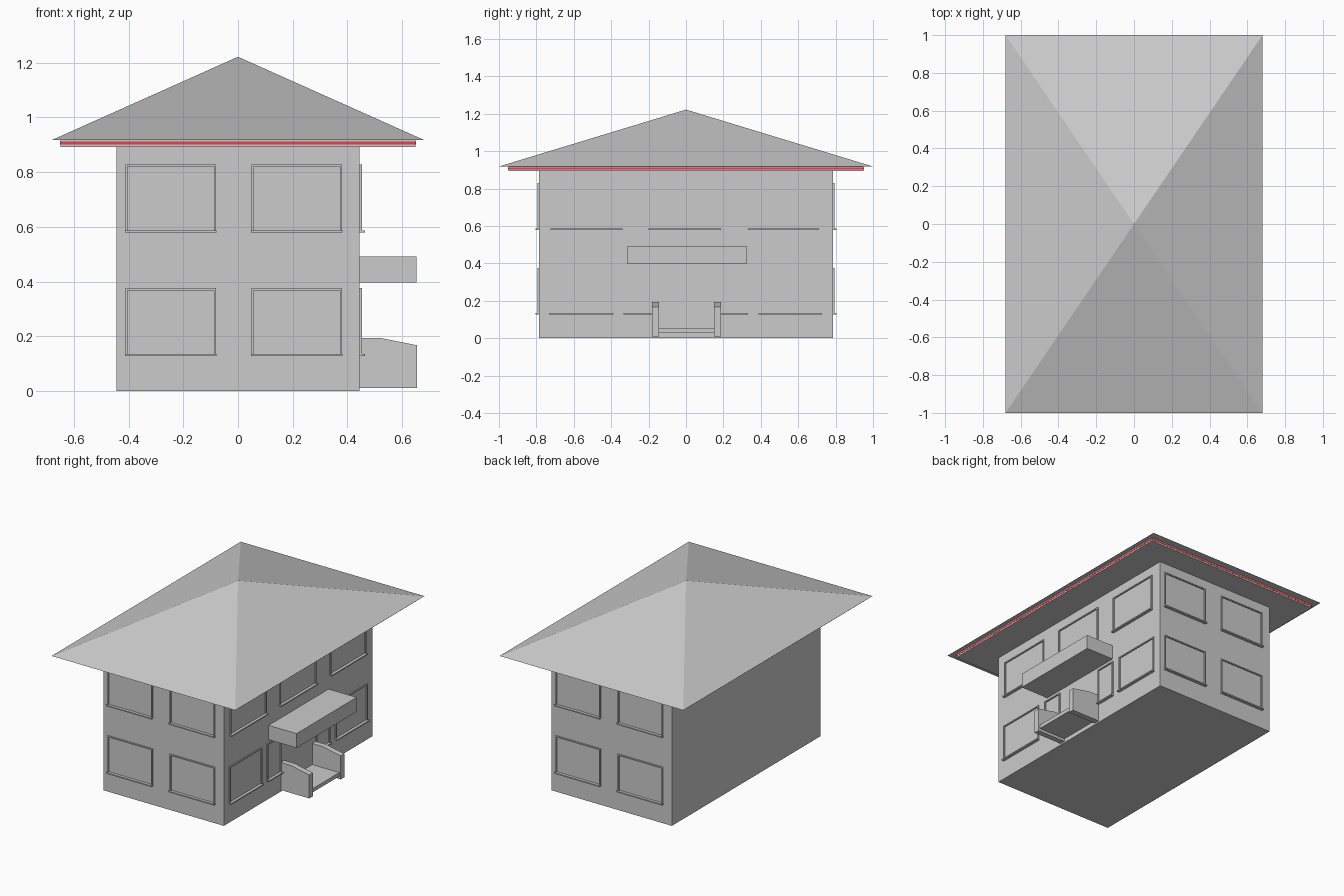
import bpy
import bmesh
from math import pi
from mathutils import Matrix

if "Cube" in bpy.data.objects:
    bpy.data.objects.remove(bpy.data.objects["Cube"])

WX, WY = 0.445, 0.785  # wall half sizes


def make(name, verts, faces, material=None):
    mesh = bpy.data.meshes.new(name)
    mesh.from_pydata(verts, [], faces)
    bm = bmesh.new()
    bm.from_mesh(mesh)
    bmesh.ops.recalc_face_normals(bm, faces=bm.faces)
    bm.to_mesh(mesh)
    bm.free()
    obj = bpy.data.objects.new(name, mesh)
    bpy.context.collection.objects.link(obj)
    if material:
        mesh.materials.append(material)
    return obj


def prism(name, profile, y0, y1):
    """Extrude an (x, z) profile along y."""
    n = len(profile)
    verts = [(x, y, z) for y in (y0, y1) for x, z in profile]
    faces = [tuple(range(n)), tuple(range(n, 2 * n))]
    faces += [(i, (i + 1) % n, (i + 1) % n + n, i + n) for i in range(n)]
    return make(name, verts, faces)


def box(name, x0, x1, y0, y1, z0, z1):
    return prism(name, [(x0, z0), (x1, z0), (x1, z1), (x0, z1)], y0, y1)


def window(name, u0, u1, z0, z1, place):
    """Frame bars plus a deeper sill, built facing -y at y = 0, then placed."""
    t, d = 0.008, 0.008
    parts = [
        ("left_bar", u0, u0 + t, -d, z0 + t, z1),
        ("right_bar", u1 - t, u1, -d, z0 + t, z1),
        ("top_bar", u0 + t, u1 - t, -d, z1 - t, z1),
        ("sill", u0 - 0.002, u1 + 0.002, -0.019, z0, z0 + t),
    ]
    for part, a, b, depth, c, e in parts:
        box(f"{name}_{part}", a, b, depth, 0, c, e).data.transform(place)


# Walls
box("house_walls", -WX, WX, -WY, WY, 0, 0.893)

# Eaves slab with its red band
box("eaves", -0.65, 0.65, -0.95, 0.95, 0.893, 0.918)
red = bpy.data.materials.new("red_trim")
red.diffuse_color = (0.8, 0.05, 0.07, 1)
red.use_nodes = True
red.node_tree.nodes["Principled BSDF"].inputs["Base Color"].default_value = red.diffuse_color
band = box("eaves_red_band", -0.651, 0.651, -0.951, 0.951, 0.902, 0.913)
band.data.materials.append(red)

# Pyramid roof
make("roof",
     [(-0.68, -1, 0.918), (0.68, -1, 0.918), (0.68, 1, 0.918), (-0.68, 1, 0.918), (0, 0, 1.222)],
     [(0, 1, 2, 3), (0, 1, 4), (1, 2, 4), (2, 3, 4), (3, 0, 4)])

# Windows: front and back share a layout, turned half a circle
LOWER, UPPER = (0.127, 0.376), (0.579, 0.829)
front = Matrix.Translation((0, -WY, 0))
for side, place in (("front", front), ("back", Matrix.Rotation(pi, 4, 'Z') @ front)):
    for floor, (z0, z1) in (("lower", LOWER), ("upper", UPPER)):
        for i, (u0, u1) in enumerate(((-0.412, -0.08), (0.049, 0.381))):
            window(f"{side}_{floor}_window_{i + 1}", u0, u1, z0, z1, place)

# Right-side windows and narrow windows beside the entrance
right = Matrix.Translation((WX, 0, 0)) @ Matrix.Rotation(pi / 2, 4, 'Z')
for i, (u0, u1) in enumerate(((-0.722, -0.342), (-0.198, 0.184), (0.333, 0.709))):
    window(f"right_upper_window_{i + 1}", u0, u1, *UPPER, right)
for i, (u0, u1) in enumerate(((-0.73, -0.39), (-0.333, -0.185), (0.185, 0.33), (0.389, 0.726))):
    window(f"right_lower_window_{i + 1}", u0, u1, *LOWER, right)

# Entrance canopy
box("canopy", WX, 0.652, -0.312, 0.323, 0.396, 0.492)

# Porch: floor and two sloped side walls
box("porch_floor", WX, 0.645, -0.147, 0.151, 0.028, 0.053)
cheek = [(WX, 0.01), (0.655, 0.01), (0.655, 0.167), (0.52, 0.194), (WX, 0.194)]
for name, y0, y1 in (("front", -0.183, -0.145), ("back", 0.15, 0.188)):
    prism(f"porch_wall_{name}", cheek, y0, y1)
